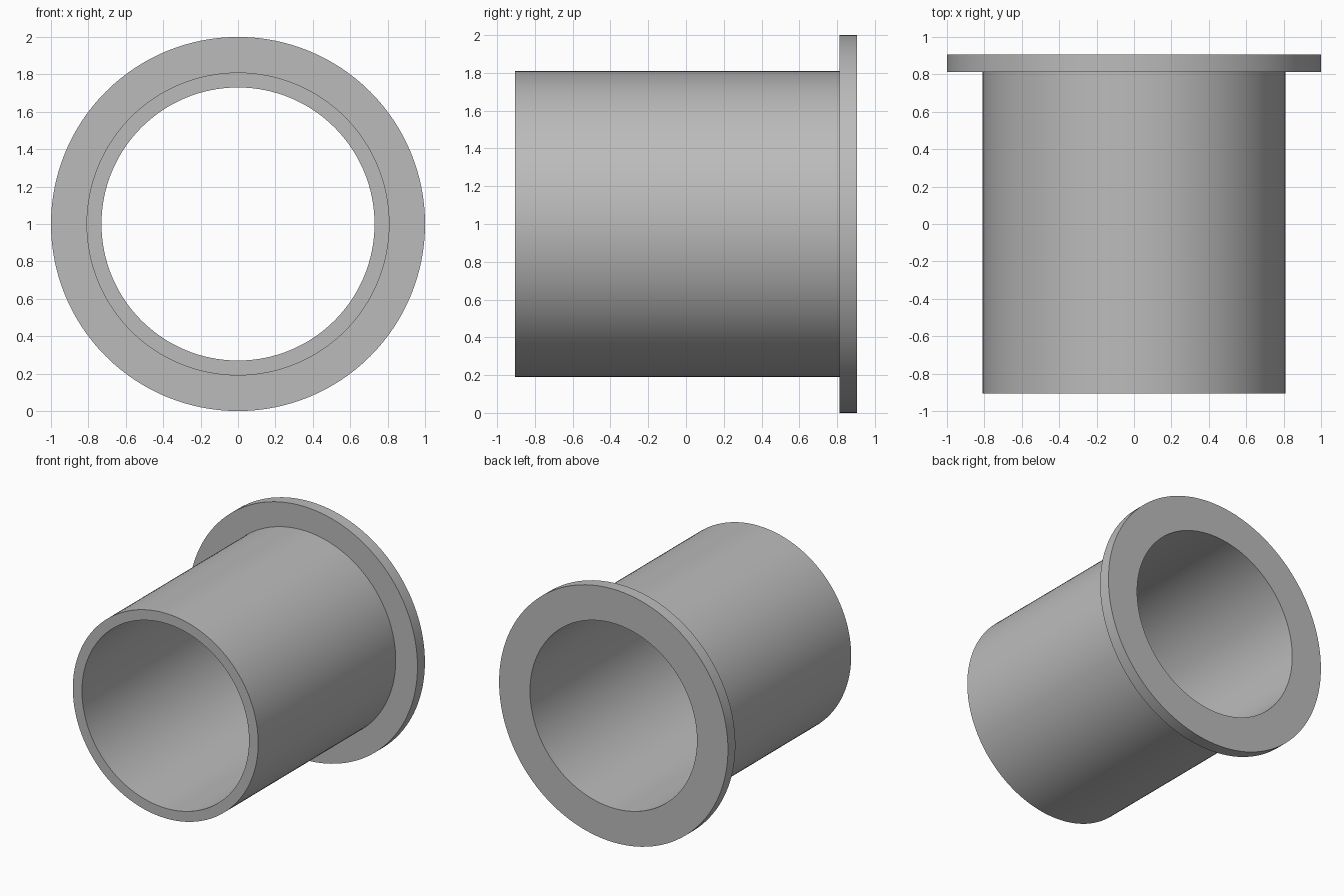
import bpy, bmesh, math
from mathutils import Matrix, Vector

cube = bpy.data.objects.get("Cube")
if cube:
    bpy.data.objects.remove(cube, do_unlink=True)

SEGMENTS = 128
BORE, BARREL, FLANGE = 0.73, 0.81, 1.0
FRONT, SHOULDER, BACK = -0.905, 0.812, 0.905

# Plain grey metal
grey = bpy.data.materials.new("grey_metal")
grey.use_nodes = True
colour = (0.5, 0.5, 0.5, 1)
grey.diffuse_color = colour
grey.node_tree.nodes["Principled BSDF"].inputs["Base Color"].default_value = colour

# Closed wall section as (radius, y), spun around the bore axis
section = [(BORE, FRONT), (BARREL, FRONT), (BARREL, SHOULDER),
           (FLANGE, SHOULDER), (FLANGE, BACK), (BORE, BACK)]
bm = bmesh.new()
verts = [bm.verts.new((0, y, r)) for r, y in section]
edges = [bm.edges.new((v, verts[(i + 1) % len(verts)])) for i, v in enumerate(verts)]
bmesh.ops.spin(bm, geom=verts + edges, cent=(0, 0, 0), axis=(0, 1, 0),
               angle=math.tau, steps=SEGMENTS, use_merge=True)
bmesh.ops.remove_doubles(bm, verts=bm.verts[:], dist=0.0001)
bmesh.ops.recalc_face_normals(bm, faces=bm.faces[:])
bmesh.ops.transform(bm, matrix=Matrix.Translation(Vector((0, 0, FLANGE))), verts=bm.verts[:])

mesh = bpy.data.meshes.new("flanged_bushing")
bm.to_mesh(mesh)
bm.free()
mesh.materials.append(grey)
bushing = bpy.data.objects.new("flanged_bushing", mesh)
bpy.context.collection.objects.link(bushing)

# Smooth round walls with crisp rims
bpy.ops.object.select_all(action="DESELECT")
bushing.select_set(True)
bpy.context.view_layer.objects.active = bushing
bpy.ops.object.shade_smooth_by_angle(angle=math.radians(30))
